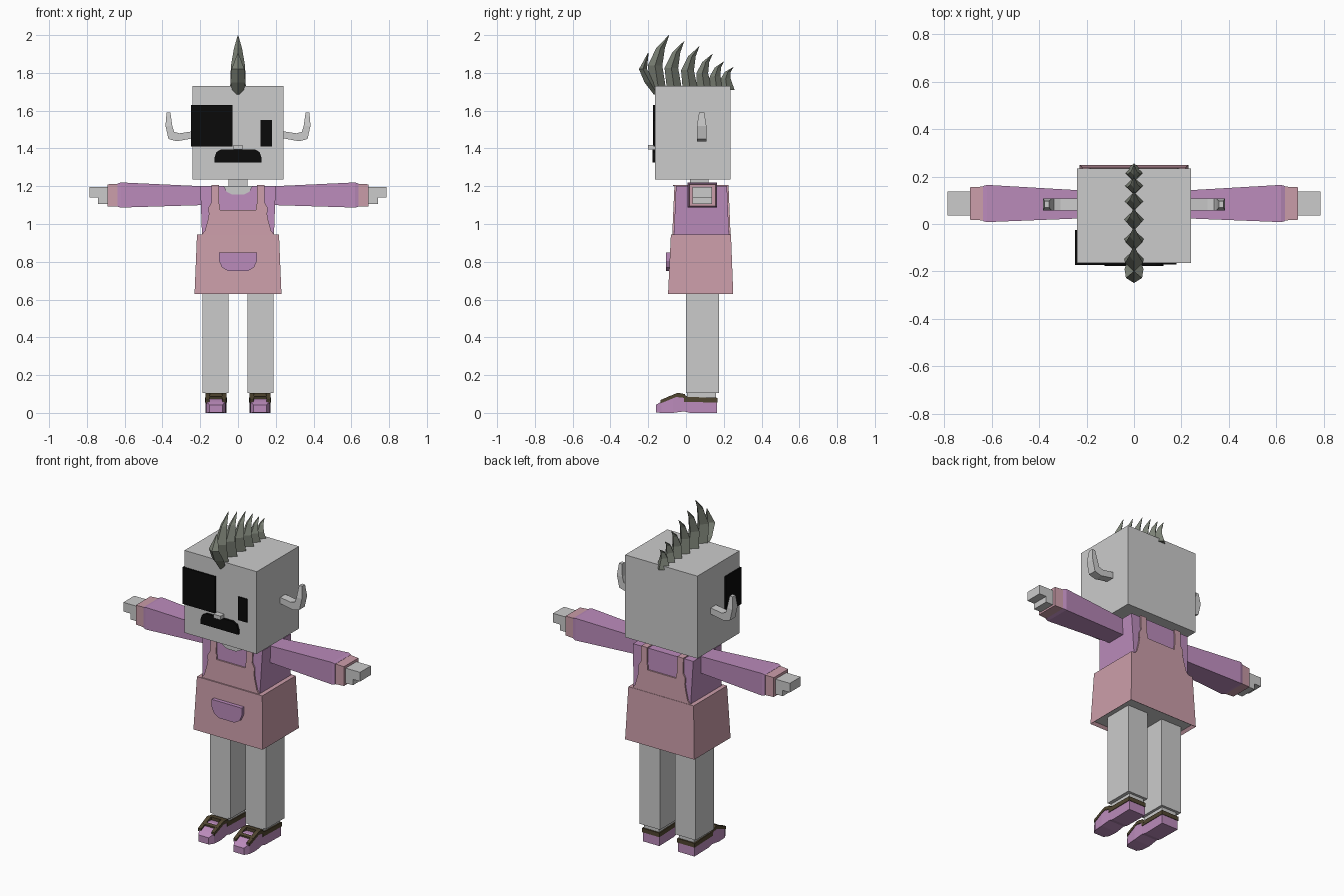
import bpy
import bmesh
from mathutils import Vector

default_cube = bpy.data.objects.get("Cube")
if default_cube:
    bpy.data.objects.remove(default_cube, do_unlink=True)


def material(name, red, green, blue):
    mat = bpy.data.materials.new(name)
    mat.use_nodes = True
    mat.diffuse_color = (red, green, blue, 1)
    shader = mat.node_tree.nodes["Principled BSDF"]
    shader.inputs["Base Color"].default_value = (red, green, blue, 1)
    shader.inputs["Roughness"].default_value = .8
    return mat


skin = material("pale grey skin", .6, .6, .6)
pink = material("dusty pink", .6, .34, .4)
purple = material("soft purple", .5, .26, .5)
black = material("black", .003, .003, .003)
hair = material("grey green hair", .2, .22, .18)
brown = material("dark brown", .08, .06, .03)


def finish(bm, name, *mats):
    bmesh.ops.recalc_face_normals(bm, faces=bm.faces)
    mesh = bpy.data.meshes.new(name)
    bm.to_mesh(mesh)
    bm.free()
    for mat in mats:
        mesh.materials.append(mat)
    obj = bpy.data.objects.new(name, mesh)
    bpy.context.collection.objects.link(obj)
    return obj


def loft_mesh(rings):
    """Skin a list of equal-length point rings and cap both ends."""
    bm = bmesh.new()
    loops = [[bm.verts.new(p) for p in ring] for ring in rings]
    for a, b in zip(loops, loops[1:]):
        for i in range(len(a)):
            j = (i + 1) % len(a)
            bm.faces.new((a[i], a[j], b[j], b[i]))
    bm.faces.new(loops[0][::-1])
    bm.faces.new(loops[-1])
    return bm


def loft(name, rings, mat):
    return finish(loft_mesh(rings), name, mat)


def rect(a, b, c, d):
    return [(a, c), (b, c), (b, d), (a, d)]


def box(name, x, y, z, mat):
    corners = rect(*x, *y)
    return loft(name, [[(p, q, h) for p, q in corners] for h in z], mat)


def plate(name, outline, y, mat, slope=0.0, pivot=0.0):
    """Extrude an (x, z) outline between two y values, leaning with height."""
    rings = [[(px, d + slope * (pz - pivot), pz) for px, pz in outline] for d in y]
    return loft(name, rings, mat)


def mirrored(outline):
    return outline + [(-px, pz) for px, pz in reversed(outline)]


# Head and neck
box("head", (-.24, .24), (-.165, .235), (1.235, 1.73), skin)
box("neck", (-.05, .05), (.02, .12), (1.15, 1.24), skin)

# Face: eye patch wrapped round the corner, eye, nose and moustache
box("eye_patch_front", (-.248, -.03), (-.174, -.165), (1.41, 1.63), black)
box("eye_patch_side", (-.248, -.24), (-.174, -.025), (1.41, 1.63), black)
box("left_eye", (.12, .18), (-.172, -.165), (1.41, 1.55), black)
box("nose", (-.024, .024), (-.2, -.165), (1.395, 1.418), skin)
moustache = mirrored([(.125, 1.325), (.125, 1.35), (.115, 1.38), (.09, 1.395)])
plate("moustache", moustache, (-.178, -.165), black)

# Mohawk: diamond-section spikes sweeping backwards


def spike(name, path):
    rings = []
    for y, z, wide, deep in path:
        rings.append([(wide, y, z), (0, y + deep, z), (-wide, y, z), (0, y - deep, z)])
    loft(name, rings, hair)


spike("mohawk_front_spike", [(-.15, 1.685, .025, .02), (-.19, 1.75, .04, .03),
                             (-.228, 1.82, .034, .021), (-.2, 1.905, .002, .002)])
tips = [(-.09, 2), (-.01, 1.968), (.07, 1.94), (.14, 1.9), (.2, 1.86), (.25, 1.83)]
for tip_y, tip_z in tips:
    rise = tip_z - 1.73
    base = tip_y - .02 - .13 * rise
    size = .5 + 2 * rise
    spike("mohawk_spike", [
        (base, 1.71, .042, .04),
        (base - .07 * rise, 1.73 + .4 * rise, .036 * size, .037 * size),
        (base + .04 * rise, 1.73 + .75 * rise, .02 * size, .022 * size),
        (tip_y, tip_z, .001, .001)])

# Bodice
loft("bodice", [[(x, y, .93) for x, y in rect(-.19, .19, -.065, .228)],
                [(x, y, 1.2) for x, y in rect(-.2, .2, -.053, .217)]], purple)

# Skirt with a recessed grey underside
bm = loft_mesh([[(x, y, .63) for x, y in rect(-.23, .23, -.095, .25)],
                [(x, y, .945) for x, y in rect(-.217, .217, -.08, .238)]])
bmesh.ops.recalc_face_normals(bm, faces=bm.faces)
underside = min(bm.faces, key=lambda f: f.calc_center_median().z)
bmesh.ops.inset_region(bm, faces=[underside], thickness=.02)
underside.material_index = 1
bmesh.ops.translate(bm, verts=underside.verts, vec=Vector((0, 0, .015)))
finish(bm, "skirt", pink, skin)

# Bib panels, shoulder straps and strap ends, front and back
bib = mirrored([(.195, .94), (.175, .965), (.16, 1.02), (.15, 1.075)])
strap = [(.1, 1.1), (.1, 1.205), (.14, 1.205), (.14, 1.1)]
strap_end = [(.095, 1.06), (.095, 1.1), (.105, 1.115), (.14, 1.115), (.155, 1.09), (.155, 1.06)]
for where, layers, lean in (("front", (-.073, -.064), .045), ("back", (.227, .236), -.041)):
    plate(where + "_bib", bib, layers, pink, lean, .94)
    for side in (1, -1):
        for part, outline in (("strap", strap), ("strap_end", strap_end)):
            shape = [(side * x, z) for x, z in outline]
            plate(where + "_" + part, shape, layers, pink, lean, .94)

# Neckline and pocket
neckline = mirrored([(.03, 1.155), (.06, 1.17), (.078, 1.201)])
plate("neckline", neckline, (-.062, -.05), skin)
pocket = mirrored([(.05, .75), (.085, .77), (.1, .805), (.1, .85)])
plate("pocket", pocket, (-.107, -.08), purple)


def along_x(name, stations, side, mat):
    loft(name, [[(side * x, y, z) for y, z in rect(*section)]
                for x, *section in stations], mat)


def along_y(name, stations, centre, mat):
    loft(name, [[(centre + x, y, z) for x, z in rect(-half, half, low, high)]
                for y, low, high, half in stations], mat)


def pair(a, b, side):
    return sorted((side * a, side * b))


# Ear centre line: x, z and thickness across the bend
ear_outer = [(.23, 1.455), (.325, 1.438), (.368, 1.45), (.384, 1.52), (.378, 1.59)]
ear_inner = [(.23, 1.492), (.31, 1.48), (.338, 1.488), (.348, 1.52), (.358, 1.59)]

for side, label in ((1, "left_"), (-1, "right_")):
    # Ear
    rings = []
    for i, ((ox, oz), (ix, iz)) in enumerate(zip(ear_outer, ear_inner)):
        half = .025 if i < 4 else .014
        rings.append([(side * ox, .083 - half, oz), (side * ox, .083 + half, oz),
                      (side * ix, .083 + half, iz), (side * ix, .083 - half, iz)])
    loft(label + "ear", rings, skin)

    # Shoulder strap over the top
    box(label + "strap_top", pair(.1, .14, side), (-.068, .225), (1.2, 1.206), pink)

    # Sleeve, cuff and hand
    along_x(label + "sleeve", [(.19, .025, .14, 1.1, 1.2), (.62, .008, .165, 1.087, 1.22),
                               (.638, .012, .16, 1.092, 1.214)], side, purple)
    along_x(label + "cuff", [(.635, .015, .158, 1.092, 1.213),
                             (.692, .018, .155, 1.094, 1.21)], side, pink)
    box(label + "palm", pair(.69, .74, side), (.035, .138), (1.105, 1.195), skin)
    box(label + "fingers", pair(.74, .787, side), (.035, .138), (1.14, 1.195), skin)

    # Leg and ankle
    box(label + "leg", pair(.05, .187, side), (0, .175), (.105, .66), skin)
    box(label + "ankle", pair(.066, .166, side), (.006, .16), (.04, .11), skin)

    # Shoe with dark heel band, side rails and straps
    foot = side * .117
    along_y(label + "shoe", [(-.16, .002, .042, .034), (-.13, 0, .06, .05),
                             (-.07, 0, .088, .054), (-.01, .008, .085, .052),
                             (.02, 0, .058, .052), (.165, 0, .058, .055)], foot, purple)
    along_y(label + "heel_band", [(-.01, .058, .085, .055), (.168, .055, .08, .058)], foot, brown)
    for edge in (-1, 1):
        along_y(label + "shoe_rail", [(-.135, .05, .068, .01), (-.05, .085, .104, .012),
                                      (-.03, .085, .104, .012), (.01, .07, .086, .012)],
                foot + edge * .044, brown)
    along_y(label + "toe_strap", [(-.1, .07, .083, .052), (-.085, .075, .09, .053)], foot, brown)
    along_y(label + "top_strap", [(-.04, .082, .104, .054), (-.005, .08, .1, .054)], foot, brown)
